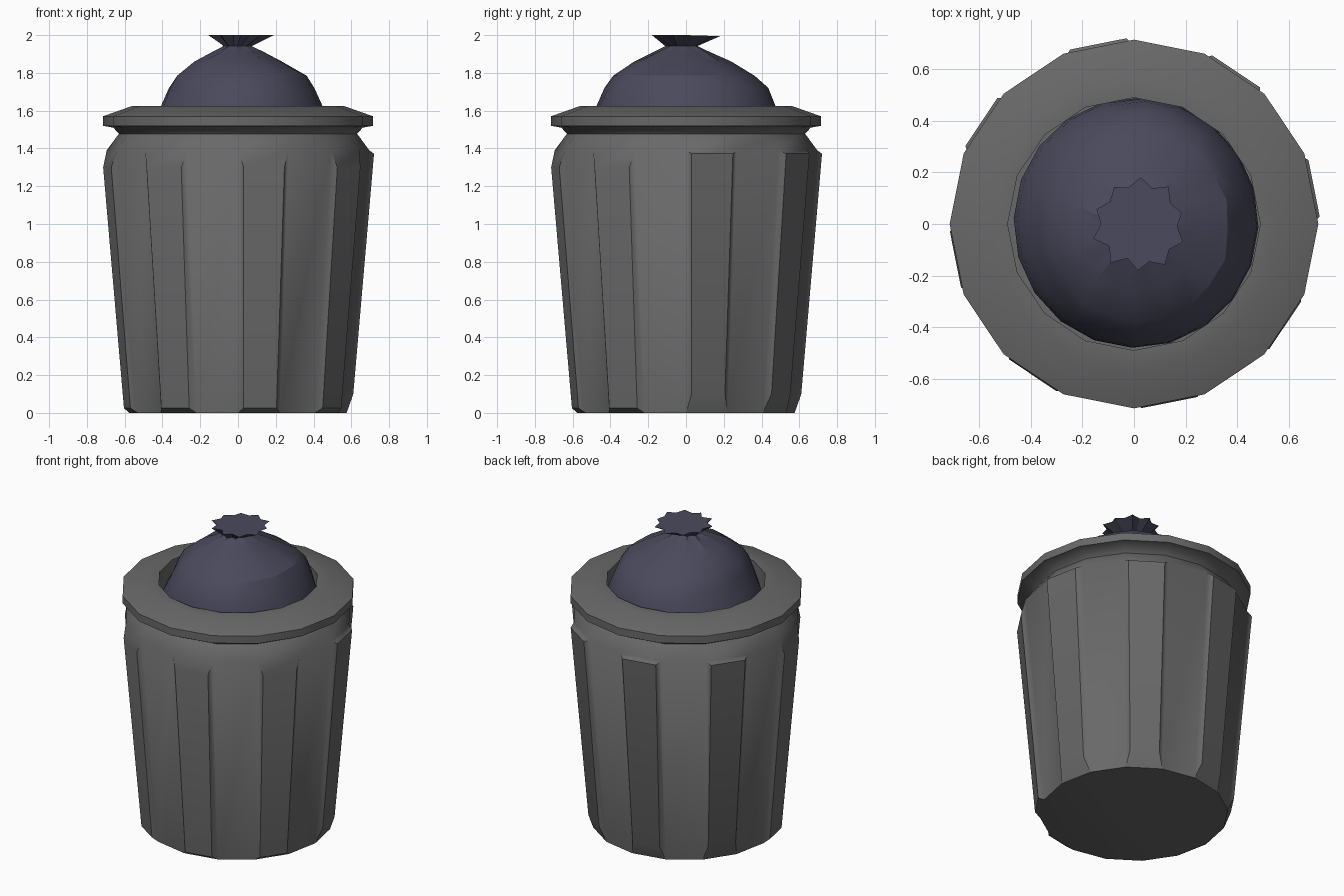
import bpy, bmesh, math, random
from mathutils import Vector

if "Cube" in bpy.data.objects:
    bpy.data.objects.remove(bpy.data.objects["Cube"])

SIDES = 16
random.seed(4)


def finish(bm, name, angle, color):
    bmesh.ops.recalc_face_normals(bm, faces=bm.faces)
    me = bpy.data.meshes.new(name)
    bm.to_mesh(me)
    bm.free()
    ob = bpy.data.objects.new(name, me)
    bpy.context.collection.objects.link(ob)
    mat = bpy.data.materials.new(name + "_color")
    mat.diffuse_color = color
    mat.use_nodes = True
    mat.node_tree.nodes["Principled BSDF"].inputs["Base Color"].default_value = mat.diffuse_color
    me.materials.append(mat)
    bpy.ops.object.select_all(action='DESELECT')
    ob.select_set(True)
    bpy.context.view_layer.objects.active = ob
    bpy.ops.object.shade_smooth_by_angle(angle=math.radians(angle))
    return ob


def loft(bm, rings):
    """Skin a list of point rings and cap both ends; returns the vertex rows."""
    rows = [[bm.verts.new(p) for p in ring] for ring in rings]
    n = len(rows[0])
    for a, b in zip(rows, rows[1:]):
        for i in range(n):
            j = (i + 1) % n
            bm.faces.new((a[i], a[j], b[j], b[i]))
    bm.faces.new(rows[0])
    bm.faces.new(rows[-1])
    return rows


def polar(r, deg, z):
    a = math.radians(deg)
    return Vector((r * math.cos(a), r * math.sin(a), z))


def body_radius(z):
    return 0.575 + 0.12 * z / 1.39


# Can: tapered wall, neck, rolled rim and inner wall in one profile
profile = [(0.575, 0), (0.695, 1.39), (0.64, 1.465), (0.63, 1.477), (0.66, 1.51),
           (0.715, 1.52), (0.715, 1.57), (0.56, 1.625), (0.49, 1.625), (0.49, 1.35)]
step = 360 / SIDES
bm = bmesh.new()
rows = loft(bm, [[polar(r, i * step, z) for i in range(SIDES)] for r, z in profile])

# Raised ribs replace every second wall panel; stepped end on top for half, below for half
for k in range(SIDES // 2):
    i, j = 2 * k, (2 * k + 1) % SIDES
    base = [rows[0][i], rows[0][j], rows[1][j], rows[1][i]]
    bm.faces.remove(bm.faces.get(base))
    n = polar(1, (i + 0.5) * step, 0)
    t = Vector((-n.y, n.x, 0))
    low, high = (0.10, 1.372) if k < 4 else (0.025, 1.30)
    face = [bm.verts.new(polar(body_radius(z), (i + e) * step, z) + n * 0.032
                         + t * (0.024 - 0.048 * e))
            for z, e in ((low, 0), (low, 1), (high, 1), (high, 0))]
    bm.faces.new(face)
    for a in range(4):
        b = (a + 1) % 4
        bm.faces.new((base[a], base[b], face[b], face[a]))
finish(bm, "can", 45, (0.14, 0.14, 0.14, 1))

# Rubbish bag: lopsided dome with pleats deepening towards the tied neck
# each ring: centre x, centre y, radius x, radius y, z, pleat depth
bag = [(0, 0, 0.40, 0.40, 1.36, 0), (0.008, 0.005, 0.475, 0.485, 1.47, 0),
       (0.012, 0.003, 0.465, 0.483, 1.55, 0), (0.02, 0, 0.43, 0.476, 1.62, 0),
       (0.02, 0, 0.39, 0.43, 1.72, 0.01), (0.02, -0.01, 0.35, 0.37, 1.785, 0.015),
       (0, -0.02, 0.235, 0.25, 1.86, 0.03), (0, -0.02, 0.13, 0.14, 1.91, 0.09),
       (0, -0.02, 0.07, 0.075, 1.942, 0.14), (0.02, -0.005, 0.16, 0.165, 2.0, 0.12)]
rings = []
for cx, cy, rx, ry, z, depth in bag:
    ring = []
    for i in range(20):
        wobble = random.uniform(-0.5, 0.5) * depth
        p = polar(1 + (depth if i % 2 else -depth) + wobble, i * 18 - 2, 0)
        drop = 0.03 * max(0, cy + ry * p.y) if z == 2.0 else 0
        ring.append((cx + rx * p.x, cy + ry * p.y, z - drop))
    rings.append(ring)
bm = bmesh.new()
loft(bm, rings)
finish(bm, "rubbish_bag", 25, (0.067, 0.067, 0.108, 1))
